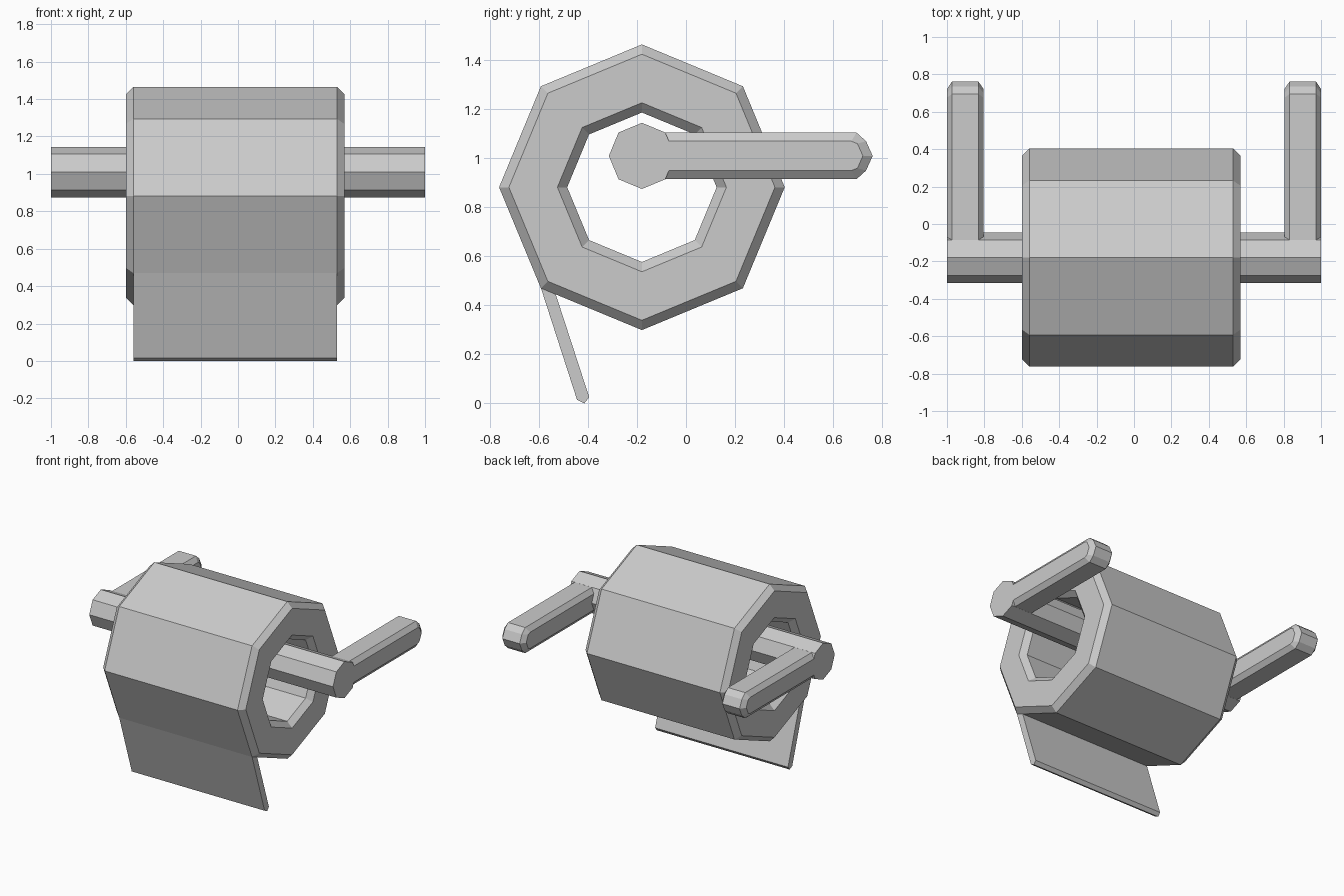
import bpy, bmesh, math

if "Cube" in bpy.data.objects:
    bpy.data.objects.remove(bpy.data.objects["Cube"])


def loft(name, rings, loop=False):
    """Skin a series of equal-length point rings, capped or closed on itself."""
    bm = bmesh.new()
    vs = [[bm.verts.new(p) for p in ring] for ring in rings]
    n = len(rings[0])
    pairs = list(zip(vs, vs[1:])) + ([(vs[-1], vs[0])] if loop else [])
    for a, b in pairs:
        for i in range(n):
            j = (i + 1) % n
            bm.faces.new((a[i], a[j], b[j], b[i]))
    if not loop:
        bm.faces.new(vs[0])
        bm.faces.new(vs[-1])
    bmesh.ops.recalc_face_normals(bm, faces=bm.faces)
    me = bpy.data.meshes.new(name)
    bm.to_mesh(me)
    bm.free()
    ob = bpy.data.objects.new(name, me)
    bpy.context.collection.objects.link(ob)
    return ob


def octagon(x, r, cy, cz):
    return [(x, cy + r * math.cos(k * math.pi / 4), cz + r * math.sin(k * math.pi / 4))
            for k in range(8)]


def at_x(x, profile):
    return [(x, y, z) for y, z in profile]


# Paper roll: hollow octagonal tube with chamfered rims
section = [(-0.56, 0.583), (0.53, 0.583), (0.57, 0.543), (0.57, 0.345),
           (0.53, 0.305), (-0.56, 0.305), (-0.60, 0.345), (-0.60, 0.543)]
loft("paper_roll", [octagon(x, r, -0.18, 0.882) for x, r in section], loop=True)

# Hanging sheet
sheet = [(-0.592, 0.470), (-0.445, 0.015), (-0.415, 0.0), (-0.395, 0.025), (-0.54, 0.47)]
loft("hanging_sheet", [at_x(-0.56, sheet), at_x(0.53, sheet)])

# Holder rod
loft("holder_rod", [octagon(x, 0.135, -0.18, 1.01) for x in (-1, 1)])

# Wall arms: chamfered bars with a pointed end, growing from the rod ends
upper = [(-0.085, 0.095), (0.696, 0.095), (0.735, 0.06), (0.762, 0)]
upper_in = [(-0.07, 0.06), (0.675, 0.06), (0.700, 0.05), (0.722, 0)]


def arm_profile(half, root):
    pts = half + [(y, -z) for y, z in half[-2::-1]] + [root]
    return [(y, z + 1.01) for y, z in pts]


outer, inner = arm_profile(upper, (-0.045, 0)), arm_profile(upper_in, (-0.045, 0))
for name, s in (("left_arm", -1), ("right_arm", 1)):
    loft(name, [at_x(s * 0.805, inner), at_x(s * 0.832, outer),
                at_x(s * 0.973, outer), at_x(s * 1.0, inner)])
